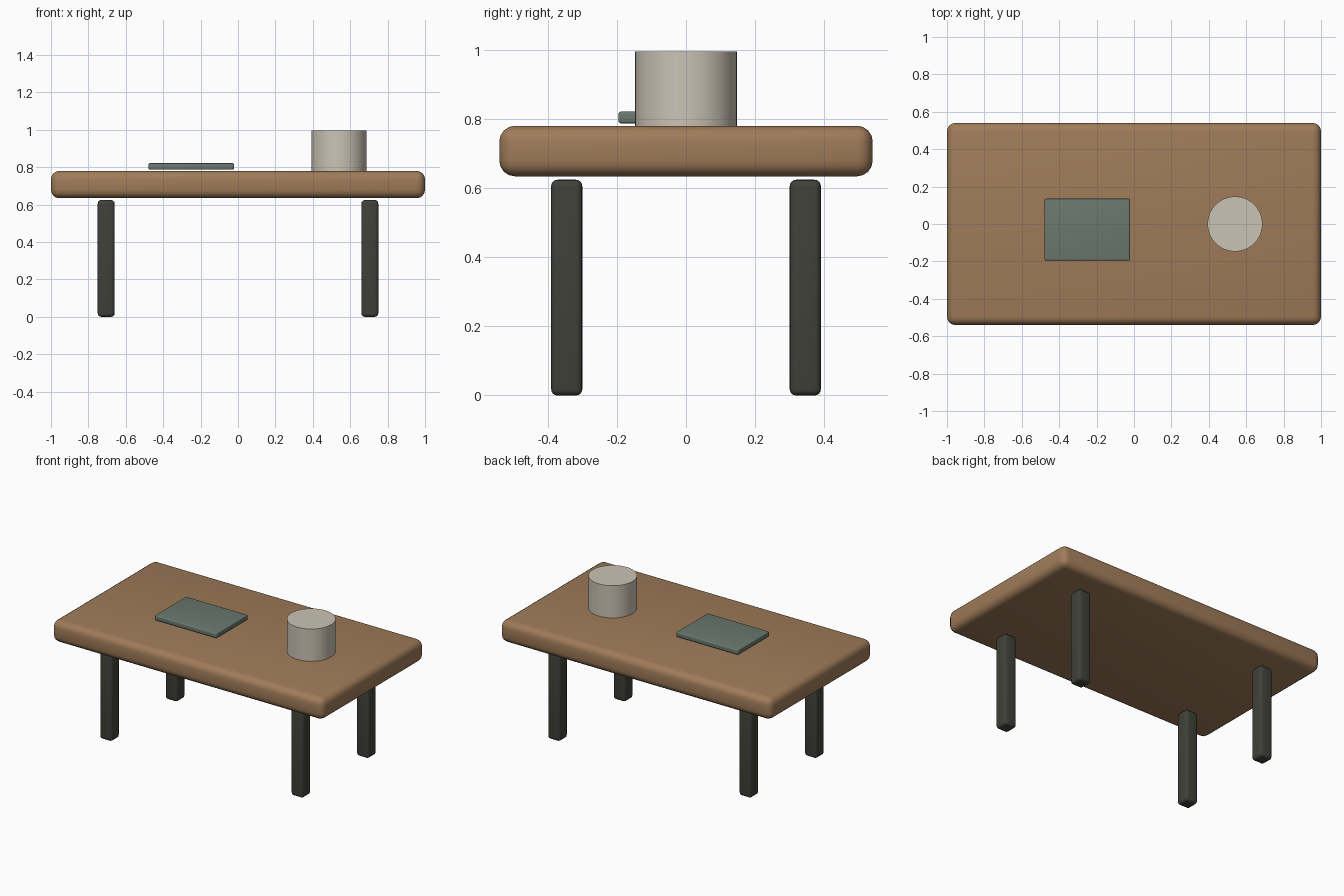
import bpy
import math

cube = bpy.data.objects.get("Cube")
if cube:
    bpy.data.objects.remove(cube, do_unlink=True)


def material(name, rgb):
    mat = bpy.data.materials.new(name)
    mat.use_nodes = True
    mat.diffuse_color = (*rgb, 1)
    mat.node_tree.nodes["Principled BSDF"].inputs["Base Color"].default_value = (*rgb, 1)
    return mat


wood = material("warm wood", (0.35, 0.20, 0.10))
charcoal = material("charcoal", (0.052, 0.052, 0.043))
sage = material("sage green", (0.145, 0.188, 0.157))
cream = material("cream ceramic", (0.60, 0.55, 0.46))


def finish(obj, name, mat, angle):
    obj.name = name
    obj.data.materials.append(mat)
    bpy.ops.object.shade_smooth_by_angle(angle=math.radians(angle))


def rounded_box(name, center, size, radius, mat):
    bpy.ops.mesh.primitive_cube_add(size=1, location=center)
    obj = bpy.context.object
    obj.scale = size
    bpy.ops.object.transform_apply(location=False, rotation=False, scale=True)
    bevel = obj.modifiers.new("rounded edges", 'BEVEL')
    bevel.width = radius
    bevel.segments = 4
    bevel.limit_method = 'NONE'
    bpy.ops.object.modifier_apply(modifier=bevel.name)
    finish(obj, name, mat, 40)


# Table top
rounded_box("table_top", (0, 0, 0.707), (2, 1.08, 0.146), 0.045, wood)

# Four legs, just short of the top
for side, sx in (("left", 1), ("right", -1)):
    for end, sy in (("front", -1), ("back", 1)):
        rounded_box(f"{end}_{side}_leg", (sx * 0.705, sy * 0.345, 0.312),
                    (0.09, 0.09, 0.624), 0.018, charcoal)

# Book lying on the table
rounded_box("book", (-0.25, -0.03, 0.804), (0.456, 0.33, 0.034), 0.007, sage)

# Round pot
bpy.ops.mesh.primitive_cylinder_add(vertices=48, radius=0.147, depth=0.216,
                                    location=(0.54, 0, 0.887))
finish(bpy.context.object, "pot", cream, 40)
